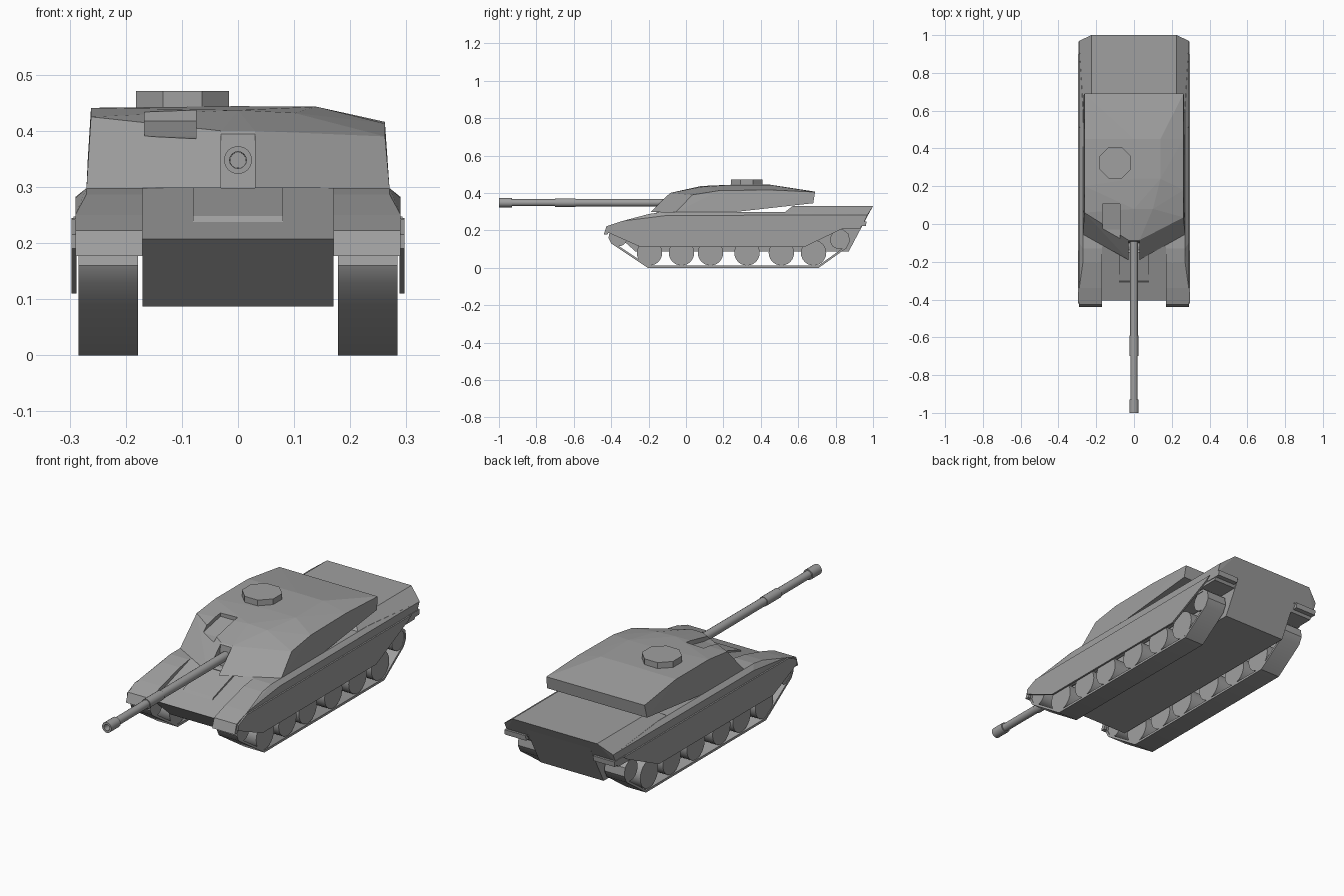
import bpy, bmesh, math
from mathutils import Matrix

if "Cube" in bpy.data.objects:
    bpy.data.objects.remove(bpy.data.objects["Cube"])

grey = bpy.data.materials.new("armour grey")
grey.diffuse_color = (0.35, 0.35, 0.35, 1)
grey.use_nodes = True
grey.node_tree.nodes["Principled BSDF"].inputs["Base Color"].default_value = grey.diffuse_color


def finish(name, bm, smooth=False):
    bmesh.ops.recalc_face_normals(bm, faces=bm.faces)
    me = bpy.data.meshes.new(name)
    bm.to_mesh(me)
    bm.free()
    ob = bpy.data.objects.new(name, me)
    bpy.context.collection.objects.link(ob)
    me.materials.append(grey)
    if smooth:
        bpy.ops.object.select_all(action='DESELECT')
        ob.select_set(True)
        bpy.context.view_layer.objects.active = ob
        bpy.ops.object.shade_smooth_by_angle(angle=math.radians(35))
    return ob


def solid(name, pts):
    """Flat-sided convex block around corner points."""
    bm = bmesh.new()
    for p in pts:
        bm.verts.new(p)
    res = bmesh.ops.convex_hull(bm, input=bm.verts)
    junk = {g for g in res["geom_interior"] + res["geom_unused"] if isinstance(g, bmesh.types.BMVert)}
    bmesh.ops.delete(bm, geom=list(junk), context='VERTS')
    bmesh.ops.dissolve_limit(bm, angle_limit=0.01, verts=bm.verts, edges=bm.edges)
    return finish(name, bm)


def slab(x0, x1, yz):
    return [(x, y, z) for x in (x0, x1) for y, z in yz]


def cut(ob, pts):
    cutter = solid(ob.name + "_cutter", pts)
    cutter.hide_render = True
    cutter.hide_set(True)
    mod = ob.modifiers.new("cut", 'BOOLEAN')
    mod.operation = 'DIFFERENCE'
    mod.object = cutter
    mod.solver = 'EXACT'


def wheel(name, x, y, z, r, width):
    bm = bmesh.new()
    bmesh.ops.create_cone(bm, cap_ends=True, segments=24, radius1=r, radius2=r, depth=width,
                          matrix=Matrix.Translation((x, y, z)) @ Matrix.Rotation(math.pi / 2, 4, 'Y'))
    finish(name, bm, True)


def lathe_y(name, profile, z, n=16):
    """Spin (y, radius) points around the barrel axis."""
    bm = bmesh.new()
    rings = [[bm.verts.new((r * math.cos(2 * math.pi * i / n), y, z + r * math.sin(2 * math.pi * i / n)))
              for i in range(n)] for y, r in profile]
    for a, b in zip(rings, rings[1:]):
        for i in range(n):
            bm.faces.new((a[i], a[(i + 1) % n], b[(i + 1) % n], b[i]))
    bm.faces.new(rings[0])
    bm.faces.new(rings[-1])
    finish(name, bm, True)


# Central hull, driver's glacis hatch and raised engine deck
solid("hull", slab(-0.17, 0.17, [(-0.405, 0.207), (-0.12, 0.298), (0.6, 0.298), (0.975, 0.285),
                                 (0.87, 0.087), (-0.27, 0.087)]))
solid("driver_hatch", slab(-0.08, 0.08, [(-0.31, 0.236), (-0.3, 0.248), (-0.15, 0.298), (-0.13, 0.29)]))
solid("engine_deck", slab(-0.225, 0.225, [(0.57, 0.33), (1.0, 0.33)])
      + slab(-0.29, 0.29, [(0.51, 0.282), (0.97, 0.282), (0.95, 0.24), (0.51, 0.24)]))

wheels_y = (-0.195, -0.024, 0.131, 0.326, 0.51, 0.682)
track_path = [(-0.205, 0), (0.71, 0), (0.858, 0.105), (0.876, 0.14), (0.87, 0.18), (0.84, 0.204),
              (-0.37, 0.208), (-0.408, 0.19), (-0.415, 0.16), (-0.4, 0.13)]

for s, side in ((1, "right"), (-1, "left")):
    # Fender over the track, with a bevelled top edge
    solid(side + "_fender",
          slab(s * 0.17, s * 0.29, [(-0.425, 0.222), (-0.34, 0.25), (-0.1, 0.28), (0.95, 0.282),
                                    (0.955, 0.245), (0.93, 0.21), (-0.42, 0.2)])
          + slab(s * 0.17, s * 0.27, [(-0.2, 0.287), (-0.13, 0.298), (0.6, 0.298)]))
    solid(side + "_front_flap", slab(s * 0.17, s * 0.29, [(-0.44, 0.177), (-0.425, 0.222),
                                                          (-0.4, 0.222), (-0.42, 0.177)]))
    solid(side + "_rear_lamp_box", slab(s * 0.18, s * 0.293, [(0.88, 0.222), (0.962, 0.222),
                                                              (0.965, 0.247), (0.88, 0.247)]))
    # Side skirt
    solid(side + "_skirt",
          slab(s * 0.288, s * 0.297, [(-0.42, 0.19), (-0.42, 0.215), (-0.36, 0.243), (0.9, 0.245), (0.87, 0.225),
                                      (0.63, 0.11), (-0.24, 0.11)]))
    # Running gear
    for i, y in enumerate(wheels_y):
        wheel(f"{side}_road_wheel_{i + 1}", s * 0.231, y, 0.08, 0.068, 0.1)
    wheel(side + "_idler", s * 0.231, -0.36, 0.16, 0.045, 0.1)
    wheel(side + "_sprocket", s * 0.231, 0.82, 0.15, 0.05, 0.1)
    # Track band: closed loop with thickness
    bm = bmesh.new()
    n = len(track_path)
    rings = []
    for k in range(n):
        y, z = track_path[k]
        (ya, za), (yb, zb) = track_path[k - 1], track_path[(k + 1) % n]
        la, lb = math.hypot(y - ya, z - za), math.hypot(yb - y, zb - z)
        n1 = (-(z - za) / la, (y - ya) / la)
        n2 = (-(zb - z) / lb, (yb - y) / lb)
        d = 0.011 / (1 + n1[0] * n2[0] + n1[1] * n2[1])
        yi, zi = y + d * (n1[0] + n2[0]), z + d * (n1[1] + n2[1])
        rings.append([bm.verts.new(p) for p in ((s * 0.178, y, z), (s * 0.284, y, z),
                                                (s * 0.284, yi, zi), (s * 0.178, yi, zi))])
    for k in range(n):
        a, b = rings[k], rings[(k + 1) % n]
        for j in range(4):
            bm.faces.new((a[j], a[(j + 1) % 4], b[(j + 1) % 4], b[j]))
    finish(side + "_track", bm, True)

# Turret: wedge front, overhanging rear, right roof edge lower than the left
turret = solid("turret", [
    (-0.03, -0.19, 0.298), (0.03, -0.19, 0.298), (-0.27, -0.055, 0.298), (0.27, -0.055, 0.298),
    (-0.27, 0.26, 0.298), (0.27, 0.26, 0.298), (-0.268, 0.68, 0.345), (0.265, 0.68, 0.345),
    (-0.262, 0.69, 0.407), (0.262, 0.69, 0.405), (-0.03, -0.085, 0.4), (0.03, -0.085, 0.4),
    (-0.262, 0.06, 0.425), (0.262, 0.035, 0.39), (-0.262, 0.2, 0.441), (0.262, 0.18, 0.413),
    (-0.262, 0.45, 0.441), (0.262, 0.45, 0.416), (0.0, 0.08, 0.437), (0.1, 0.08, 0.432),
    (0.0, 0.24, 0.444), (0.14, 0.24, 0.443), (0.0, 0.45, 0.444), (0.14, 0.45, 0.443)])
# Gun slot and sight recess
cut(turret, slab(-0.03, 0.03, [(-0.3, 0.29), (-0.3, 0.46), (-0.085, 0.46), (-0.1, 0.29)]))
cut(turret, slab(-0.167, -0.075, [(-0.2, 0.375), (-0.2, 0.5), (0.105, 0.5), (0.105, 0.418), (-0.03, 0.39)]))

# Commander's octagonal cupola
bm = bmesh.new()
bmesh.ops.create_cone(bm, cap_ends=True, segments=8, radius1=0.09, radius2=0.09, depth=0.04,
                      matrix=Matrix.Translation((-0.099, 0.325, 0.451)) @ Matrix.Rotation(math.pi / 8, 4, 'Z'))
finish("cupola", bm)

# Gun barrel with muzzle collar, bore and fume extractor
lathe_y("gun_barrel", [(-0.9, 0.014), (-1.0, 0.015), (-1.0, 0.025), (-0.93, 0.025), (-0.93, 0.019),
                       (-0.7, 0.019), (-0.7, 0.023), (-0.59, 0.023), (-0.59, 0.02), (-0.05, 0.021)], 0.348)
